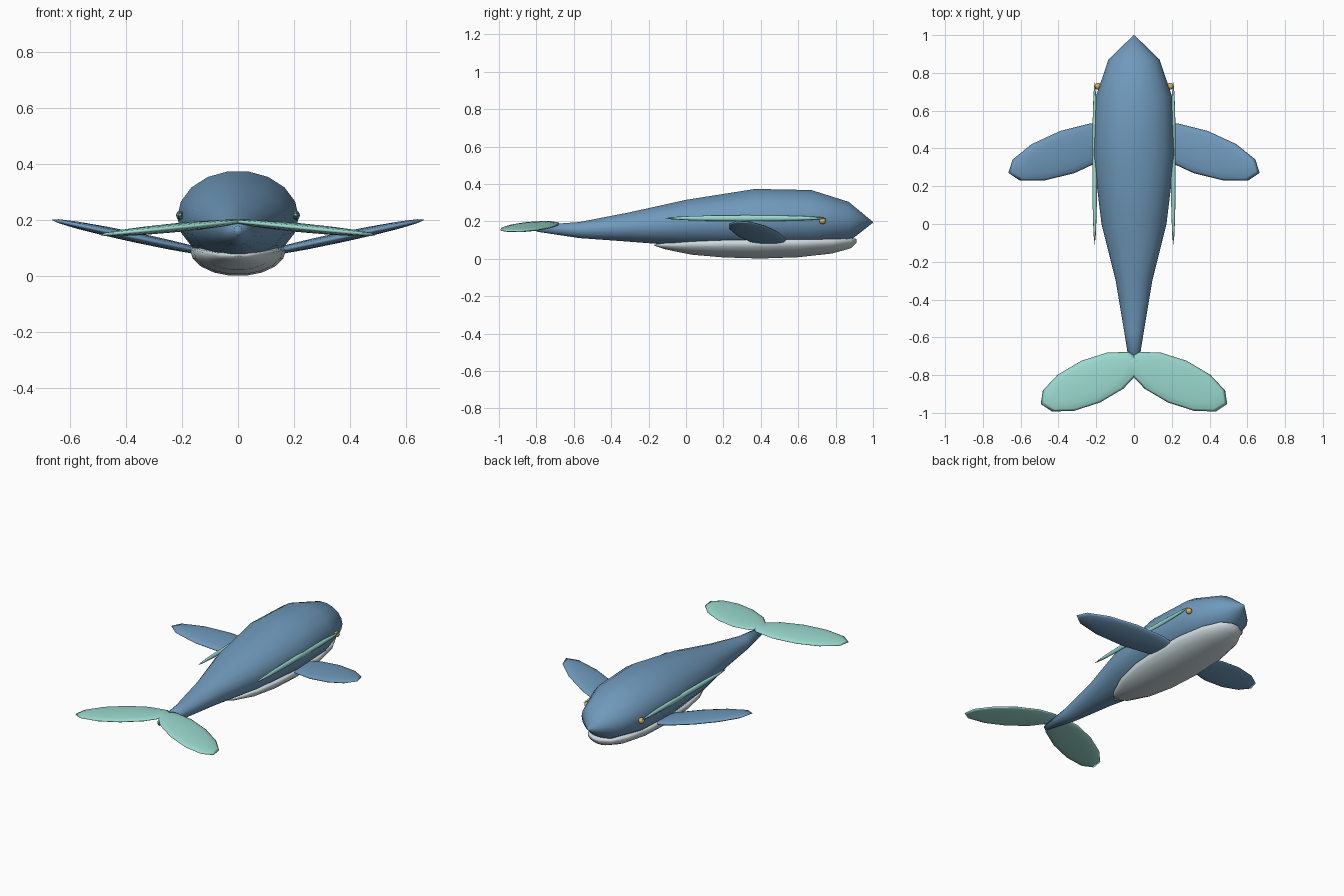
import bpy
import bmesh
from math import sin, cos, pi, radians
from mathutils import Matrix, Vector

cube = bpy.data.objects.get("Cube")
if cube:
    bpy.data.objects.remove(cube, do_unlink=True)


def material(name, rgb):
    mat = bpy.data.materials.new(name)
    mat.use_nodes = True
    color = (*rgb, 1)
    mat.diffuse_color = color
    mat.node_tree.nodes["Principled BSDF"].inputs["Base Color"].default_value = color
    return mat


BLUE = material("sea blue", (0.16, 0.32, 0.50))
GREEN = material("pale aqua", (0.33, 0.71, 0.63))
WHITE = material("belly grey white", (0.62, 0.71, 0.74))
GOLD = material("eye gold", (0.68, 0.46, 0.13))


def finish(bm, name, mat, mirrored=False):
    bmesh.ops.recalc_face_normals(bm, faces=bm.faces)
    mesh = bpy.data.meshes.new(name)
    bm.to_mesh(mesh)
    bm.free()
    mesh.materials.append(mat)
    mesh.shade_smooth()
    obj = bpy.data.objects.new(name, mesh)
    bpy.context.collection.objects.link(obj)
    if mirrored:
        obj.modifiers.new("Mirror", "MIRROR")
    return obj


def loft(name, mat, rows, sides=18):
    """Skin oval rings given as (y, half width, widest z, top z, bottom z)."""
    bm = bmesh.new()
    rings = []
    for y, w, mid, top, bottom in rows:
        ring = []
        for i in range(sides):
            a = 2 * pi * (i + 0.5) / sides
            c = cos(a)
            z = mid + c * ((top - mid) if c > 0 else (mid - bottom))
            ring.append(bm.verts.new((w * sin(a), y, z)))
        rings.append(ring)
    for a, b in zip(rings, rings[1:]):
        for i in range(sides):
            j = (i + 1) % sides
            bm.faces.new((a[i], a[j], b[j], b[i]))
    bm.faces.new(rings[0])
    bm.faces.new(rings[-1])
    return finish(bm, name, mat)


def ellipsoid(name, mat, center, radii, yaw=0, droop=0):
    """Stretched sphere on the left, mirrored to the right."""
    bm = bmesh.new()
    bmesh.ops.create_uvsphere(bm, u_segments=12, v_segments=8, radius=1)
    bm.transform(Matrix.Translation(Vector(center))
                 @ Matrix.Rotation(radians(droop), 4, "Y")
                 @ Matrix.Rotation(radians(yaw), 4, "Z")
                 @ Matrix.Diagonal((*radii, 1)))
    return finish(bm, name, mat, mirrored=True)


# Body from tail stock to snout
loft("body", BLUE, [
    (-0.80, 0.015, 0.165, 0.18, 0.145),
    (-0.57, 0.052, 0.155, 0.197, 0.11),
    (-0.30, 0.097, 0.17, 0.25, 0.09),
    (0.00, 0.172, 0.19, 0.317, 0.066),
    (0.37, 0.217, 0.21, 0.376, 0.05),
    (0.67, 0.203, 0.21, 0.37, 0.055),
    (0.87, 0.136, 0.198, 0.306, 0.09),
    (1.00, 0.002, 0.195, 0.197, 0.193),
])

# Pale throat and belly shell
loft("belly", WHITE, [
    (-0.17, 0.01, 0.072, 0.075, 0.07),
    (-0.11, 0.065, 0.075, 0.09, 0.05),
    (0.03, 0.125, 0.085, 0.1, 0.021),
    (0.20, 0.16, 0.092, 0.108, 0.006),
    (0.40, 0.172, 0.095, 0.11, 0.0),
    (0.60, 0.168, 0.097, 0.11, 0.007),
    (0.78, 0.135, 0.099, 0.112, 0.027),
    (0.88, 0.085, 0.1, 0.114, 0.055),
    (0.912, 0.03, 0.1, 0.106, 0.085),
])

# Fins, flukes, side stripes and eyes
ellipsoid("side_fins", BLUE, (0.353, 0.381, 0.135), (0.338, 0.118, 0.018), -19, -12)
ellipsoid("tail_flukes", GREEN, (0.23, -0.835, 0.172), (0.29, 0.121, 0.016), -24, 5.5)
ellipsoid("side_stripes", GREEN, (0.208, 0.32, 0.217), (0.013, 0.43, 0.016))
ellipsoid("eyes", GOLD, (0.193, 0.73, 0.203), (0.018, 0.018, 0.018))
